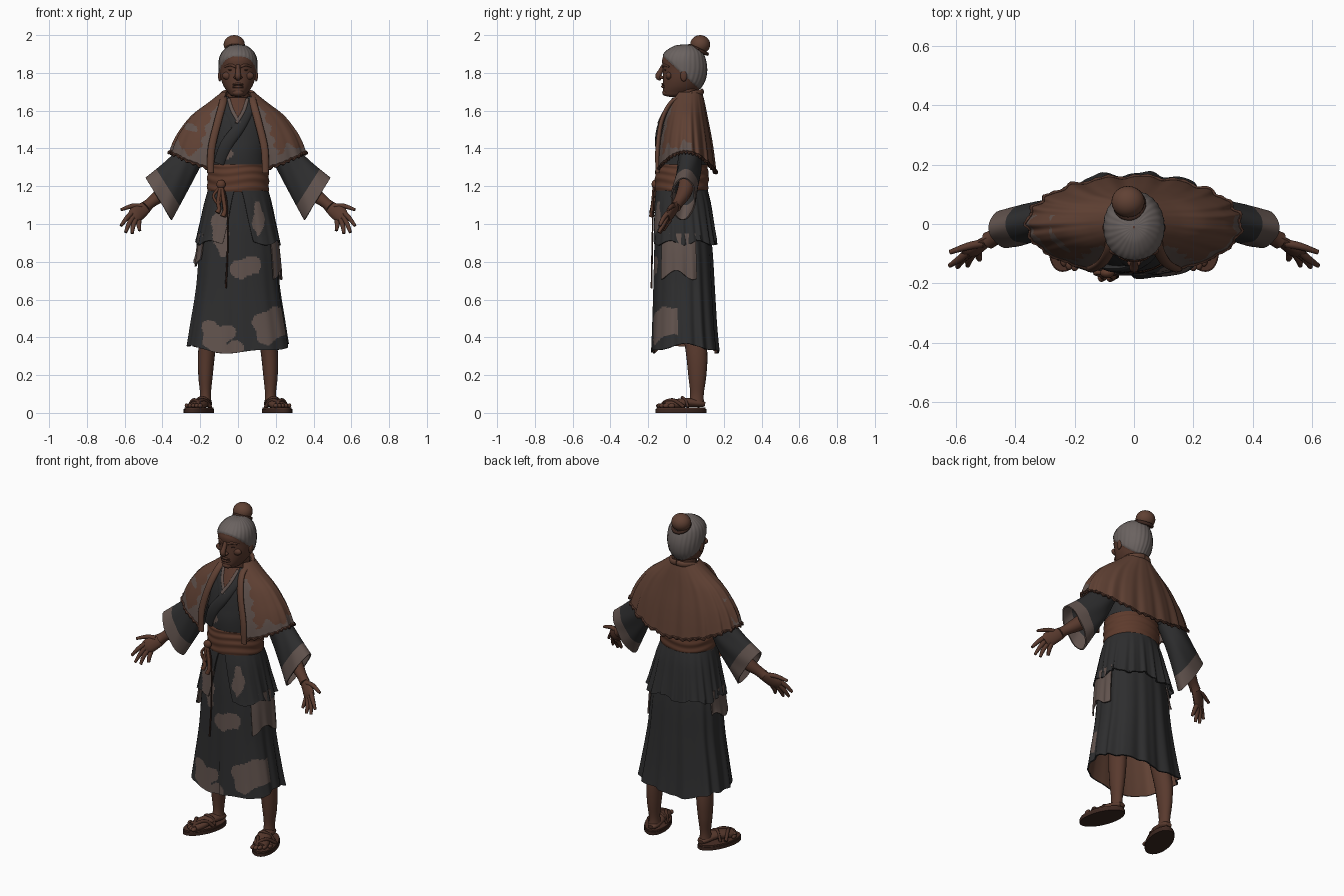
import bpy, bmesh, math
from math import sin, cos, pi
from mathutils import Vector, Matrix

if "Cube" in bpy.data.objects:
    bpy.data.objects.remove(bpy.data.objects["Cube"])


def material(name, rgb):
    m = bpy.data.materials.new(name)
    m.use_nodes = True
    m.diffuse_color = (*rgb, 1)
    bsdf = next(n for n in m.node_tree.nodes if n.type == 'BSDF_PRINCIPLED')
    bsdf.inputs["Base Color"].default_value = (*rgb, 1)
    bsdf.inputs["Roughness"].default_value = .9
    return m


skin = material("brown skin", (.1, .042, .027))
hair = material("grey hair", (.145, .123, .117))
cloth = material("charcoal cloth", (.027, .027, .028))
patch = material("faded grey patch", (.12, .086, .075))
shawl_brown = material("shawl brown", (.118, .053, .034))
sash_brown = material("sash russet", (.11, .043, .025))
dark = material("dark brown", (.045, .02, .014))
fringe_brown = material("fringe brown", (.075, .033, .022))
straw = material("sandal straw", (.07, .029, .019))


def spline(pts, t):
    """Smooth point along a list of tuples, t from 0 to 1."""
    n = len(pts) - 1
    s = min(max(t, 0), 1) * n
    i = min(int(s), n - 1)
    f = s - i
    quad = [pts[min(max(i + k, 0), n)] for k in (-1, 0, 1, 2)]
    return [b + .5 * f * (c - a + f * (2*a - 5*b + 4*c - d + f * (3*(b - c) + d - a)))
            for a, b, c, d in zip(*quad)]


def finish(bm, name, mats, thick=0, mirror=False, offset=0):
    me = bpy.data.meshes.new(name)
    bm.to_mesh(me)
    bm.free()
    for m in mats:
        me.materials.append(m)
    ob = bpy.data.objects.new(name, me)
    bpy.context.collection.objects.link(ob)
    bpy.ops.object.select_all(action='DESELECT')
    ob.select_set(True)
    bpy.context.view_layer.objects.active = ob
    if thick:
        mod = ob.modifiers.new("thickness", 'SOLIDIFY')
        mod.thickness = thick
        mod.material_offset = offset
    if mirror:
        ob.modifiers.new("mirror", 'MIRROR').use_mirror_merge = False
    for mod in list(ob.modifiers):
        bpy.ops.object.modifier_apply(modifier=mod.name)
    bpy.ops.object.shade_smooth_by_angle(angle=.9)


def surface(name, f, nu, nv, mats, rule=None, wrap=True, cap=False, **kw):
    """Grid of f(u, v); rule(centre, u, v) picks the material of each face."""
    bm = bmesh.new()
    cols = nu if wrap else nu + 1
    g = [[bm.verts.new(f(i / nu, j / nv)) for i in range(cols)] for j in range(nv + 1)]
    for j in range(nv):
        for i in range(nu):
            k = (i + 1) % cols
            face = bm.faces.new((g[j][i], g[j+1][i], g[j+1][k], g[j][k]))
            if rule:
                face.material_index = int(rule(face.calc_center_median(), (i + .5) / nu, (j + .5) / nv))
    if cap:
        bm.faces.new(g[0])
        bm.faces.new(g[-1][::-1])
        bmesh.ops.recalc_face_normals(bm, faces=bm.faces)
    finish(bm, name, mats, **kw)


def tube(name, pts, mat, n=12, nv=20, flat=1, ref=(0, 1, 0), mirror=False):
    """Tube through (x, y, z, radius) points, flattened along ref."""
    def f(u, v):
        p = spline(pts, v)
        t = (Vector(spline(pts, v + .01)[:3]) - Vector(spline(pts, v - .01)[:3])).normalized()
        a = Vector(ref)
        a = (a - t * a.dot(t)).normalized()
        w = 2 * pi * u
        return Vector(p[:3]) + p[3] * (flat * cos(w) * a + sin(w) * t.cross(a))
    surface(name, f, n, nv, [mat], cap=True, mirror=mirror)


def ball(name, loc, size, mat, mirror=False):
    bm = bmesh.new()
    m = Matrix.Translation(loc) @ Matrix.Diagonal((*size, 1))
    bmesh.ops.create_uvsphere(bm, u_segments=24, v_segments=14, radius=1, matrix=m)
    finish(bm, name, [mat], mirror=mirror)


def round_shape(rows, folds=0, amp=0, hem=None, arc=None, extra=None):
    """Body ring stack; rows are (z, half width, front y, back y), angle 0 is the front."""
    def f(u, v):
        z, rx, yf, yb = spline(rows, v)
        a0, a1 = arc(v) if arc else (0, 2 * pi)
        a = a0 + (a1 - a0) * u
        k = 1 + amp * v * (sin(folds * a + .8 * sin(3 * a)) + .4 * sin(1.7 * folds * a)) * (.6 - .4 * cos(a))
        k += extra(a, v) if extra else 0
        z += hem(a) * v * v if hem else 0
        return Vector((k * rx * sin(a), (yf + yb) / 2 - k * (yb - yf) / 2 * cos(a), z))
    return f


# Worn patches on the cloth, as (x, z, half width, half height)
PATCHES = [(-.09, .97, .045, .13), (.105, 1.01, .03, .09), (.04, .77, .075, .065), (.17, .46, .085, .1),
           (-.11, .4, .085, .09), (-.03, .34, .05, .05), (-.07, 1.37, .035, .035)]


def worn(c, u=0, v=0):
    wave = .3 * sin(45 * c.x + 20 * c.z) + .25 * sin(60 * c.z - 25 * c.x)
    return c.y < -.045 and any(((c.x - x) / w) ** 2 + ((c.z - z) / h) ** 2 < 1 + wave for x, z, w, h in PATCHES)


# Robe body with the bare skin of the neckline, and crossed lapels
def robe_rule(c, u, v):
    return 2 if c.y < 0 and abs(c.x) < .5 * (c.z - 1.53) else worn(c)


torso = round_shape([(1.67, .07, -.07, .07), (1.62, .13, -.1, .09), (1.55, .17, -.13, .1), (1.45, .17, -.15, .11),
                     (1.35, .155, -.16, .11), (1.17, .15, -.145, .1)])
surface("robe_body", torso, 120, 64, [cloth, patch, skin], robe_rule)
LAPEL = [(.068, -.05, 1.67, .018), (.055, -.1, 1.6, .026), (.005, -.142, 1.51, .03),
         (-.06, -.15, 1.42, .034), (-.1, -.135, 1.32, .03)]
TRIM = [(.05, -.07, 1.665, .008), (.03, -.115, 1.6, .009), (-.008, -.148, 1.535, .009)]
for name, line, mat in (("robe_lapel", LAPEL, cloth), ("robe_lapel_trim", TRIM, patch)):
    tube("left_" + name, line, mat, flat=.4)
    tube("right_" + name, [(-x, y + .005, z, r) for x, y, z, r in line[:3]], mat, flat=.4)


def squared(a, v):
    return .11 * v * sin(2 * a) ** 2


# Long skirt with wrapped front, lined inside
skirt = round_shape([(1.18, .15, -.15, .1), (1.0, .185, -.162, .125), (.85, .205, -.165, .14), (.65, .22, -.168, .15),
                     (.45, .248, -.172, .16), (.32, .265, -.175, .17)], 13, .045,
                    hem=lambda a: .04 * sin(a) ** 2 + .008 * sin(5 * a),
                    extra=lambda a, v: squared(a, v) + .05 * max(0, 1 - a / 1.5) * v)
surface("long_skirt", skirt, 220, 110, [cloth, patch, shawl_brown], worn, thick=.008, offset=2)

# Short overskirt, open at the front, and cloths hanging below it
over = round_shape([(1.18, .16, -.16, .115), (1.11, .178, -.168, .13), (1.0, .2, -.172, .145), (.9, .22, -.174, .158)],
                   22, .04, hem=lambda a: .012 * sin(7 * a), extra=squared,
                   arc=lambda v: (.12 + .25 * v, 2 * pi - .12 - .25 * v))
surface("overskirt", over, 160, 40, [cloth, patch], worn, wrap=False, thick=.008)
for side, low in ((1, .73), (-1, .8)):
    hang = round_shape([(.95, .21, -.172, .15), (.85, .222, -.178, .158), (low, .232, -.18, .165)], 15, .03,
                       hem=lambda a: .025 * sin(6 * a), extra=lambda a, v: .085 * sin(2 * a) ** 2,
                       arc=lambda v: (.85, 1.95) if side > 0 else (2 * pi - 1.95, 2 * pi - .95))
    surface("hanging_cloth", hang, 40, 12, [patch], wrap=False, thick=.008)

# Waist sash, knot and cords
sash = round_shape([(1.315, .157, -.16, .113), (1.25, .163, -.164, .12), (1.17, .163, -.162, .115)],
                   extra=lambda a, v: .014 * sin(24 * v + 1.2 * sin(3 * a)))
surface("waist_sash", sash, 64, 36, [sash_brown], thick=.012)
ball("sash_knot", (-.09, -.165, 1.21), (.024, .017, .024), sash_brown)
for x, low, r in ((-.105, 1.06, .011), (-.075, 1.04, .011), (-.06, .66, .004)):
    tube("sash_cord", [(-.09, -.165, 1.21, r), (x, -.173, 1.12, r), (x + .005, -.179, (1.1 + low) / 2, r),
                       (x - .005, -.182, low, r * 1.3)], sash_brown if r > .01 else dark, 8)
tube("cord_loop", [(-.09, -.165, 1.2, .008), (-.13, -.165, 1.15, .008), (-.1, -.174, 1.11, .008),
                   (-.085, -.165, 1.2, .008)], sash_brown, 8)

# Shoulder shawl with faded hem, fringe and rolled collar
SHAWL = [(1.70, .085, -.06, .085), (1.64, .155, -.088, .1), (1.56, .242, -.115, .116), (1.46, .305, -.14, .135),
         (1.37, .338, -.155, .148), (1.28, .358, -.162, .158)]


def shawl_arc(v):
    a = math.asin(min(.9, (.062 + .085 * v) / spline(SHAWL, v)[1]))
    return a, 2 * pi - a


def shawl_rule(c, u, v):
    hem = v > .84 + .06 * sin(50 * u) + .03 * sin(117 * u)
    lapel = v > .25 and min(u, 1 - u) < .045 + .008 * sin(40 * v)
    spot = ((c.x + .25) / .035) ** 2 + ((c.z - 1.51) / .022) ** 2 < 1 + .5 * sin(90 * c.z + 60 * c.x)
    return c.y < .03 and (hem or lapel or spot)


shawl = round_shape(SHAWL, 19, .03, hem=lambda a: .105 * sin(a) ** 2, arc=shawl_arc)
surface("shoulder_shawl", shawl, 180, 60, [shawl_brown, patch], shawl_rule, wrap=False, thick=.01)
fringe = [(*(shawl(i / 90, 1) - Vector((0, 0, .008 * (i % 2)))), .006 + .004 * (i % 2)) for i in range(91)]
tube("shawl_fringe", fringe, fringe_brown, 6, 180, ref=(0, 0, 1))
tube("shawl_collar", [(.145, -.15, 1.27, .018), (.14, -.15, 1.4, .02), (.105, -.127, 1.55, .02), (.078, -.07, 1.65, .02),
                      (.078, .02, 1.685, .018), (.045, .073, 1.695, .017), (0, .085, 1.7, .017)],
     shawl_brown, 12, 40, flat=.6, mirror=True)

# Wide sleeves with pale cuffs
TOPS = [(.2, .02, 1.56), (.34, .015, 1.375), (.49, -.012, 1.245)]
BOTTOMS = [(.17, .02, 1.36), (.245, .02, 1.215), (.35, -.018, 1.02)]


def sleeve(u, v):
    t, b = Vector(spline(TOPS, v)), Vector(spline(BOTTOMS, v))
    a = 2 * pi * u
    k = 1 + .04 * sin(6 * a + 9 * v)
    return (t + b) / 2 + (t - b) / 2 * cos(a) + Vector((0, k * (.058 + .008 * v) * sin(a), 0))


surface("sleeves", sleeve, 48, 36, [cloth, patch], lambda c, u, v: v > .78, thick=.008, mirror=True)

# Arms, palms and fingers
tube("forearms", [(.27, .02, 1.30, .045), (.38, -.005, 1.18, .042), (.46, -.04, 1.115, .029), (.49, -.055, 1.09, .03)],
     skin, mirror=True)
tube("palms", [(.465, -.04, 1.11, .026), (.5, -.06, 1.08, .036), (.54, -.088, 1.05, .042), (.56, -.1, 1.03, .03)],
     skin, flat=.45, mirror=True)
for name, a, m, b in (("thumbs", (.51, -.065, 1.095), (.56, -.075, 1.095), (.62, -.095, 1.075)),
                      ("index_fingers", (.56, -.095, 1.06), (.59, -.12, 1.03), (.62, -.14, .99)),
                      ("middle_fingers", (.555, -.1, 1.04), (.578, -.12, 1.0), (.595, -.145, .955)),
                      ("ring_fingers", (.54, -.095, 1.03), (.555, -.12, .99), (.56, -.14, .95)),
                      ("little_fingers", (.525, -.085, 1.025), (.525, -.105, .995), (.52, -.12, .965))):
    tube(name, [(*a, .014), (*m, .0125), (*b, .008)], skin, 8, 8, mirror=True)

# Neck, head with hair region, and face
tube("neck", [(0, .02, 1.52, .08), (0, .012, 1.64, .062), (0, 0, 1.75, .06)], skin, 24)


def hair_side(p):
    return p.y + .05 + 1.1 * (p.z - 1.82) if p.z > 1.715 else -1


skull = round_shape([(1.945, .004, -.014, -.006), (1.937, .045, -.06, .045), (1.908, .08, -.105, .083),
                     (1.87, .096, -.126, .1), (1.82, .098, -.122, .107), (1.77, .091, -.122, .1), (1.73, .076, -.122, .08),
                     (1.70, .056, -.122, .055), (1.68, .038, -.114, .015), (1.672, .008, -.08, -.05)])


def head(u, v):
    p = skull(u, v)
    centre = Vector((0, 0, 1.82))
    lock = .01 * sin(26 * u * 2 * pi + 14 * v) * sin(pi * v)
    return centre + (p - centre) * (1 + (.045 + lock) * min(1, max(0, hair_side(p) * 60)))


surface("head", head, 140, 80, [skin, hair], lambda c, u, v: hair_side(c) > .004, cap=True)
tube("nose", [(0, -.118, 1.84, .011), (0, -.134, 1.81, .013), (0, -.147, 1.782, .016), (0, -.13, 1.768, .012)], skin)
ball("nostrils", (.013, -.13, 1.776), (.01, .012, .009), skin, True)
ball("eyes", (.04, -.109, 1.815), (.014, .006, .004), dark, True)
tube("brows", [(.012, -.121, 1.832, .007), (.04, -.113, 1.842, .007), (.07, -.088, 1.832, .005)], skin, mirror=True)
ball("cheekbones", (.05, -.09, 1.785), (.034, .017, .022), skin, True)
ball("chin", (0, -.106, 1.695), (.03, .02, .018), skin)
for z, r, mat in ((1.742, .006, skin), (1.735, .003, dark), (1.727, .007, skin)):
    tube("mouth", [(-.028, -.115, z - .003, r / 2), (0, -.125, z, r), (.028, -.115, z - .003, r / 2)], mat, 8)
ball("ears", (.096, -.012, 1.785), (.01, .018, .03), skin, True)

# Topknot with its tie
ball("topknot", (-.02, .075, 1.95), (.056, .053, .05), shawl_brown)
tube("topknot_tie", [(-.015 + .046 * cos(i * pi / 8), .066 + .046 * sin(i * pi / 8), 1.922 - .022 * sin(i * pi / 8), .01)
                     for i in range(17)], dark, 8, 48, ref=(0, 0, 1))

# Legs, feet and sandals
tube("legs", [(.11, .0, .75, .07), (.135, .025, .55, .06), (.165, .055, .33, .057), (.172, .06, .2, .048),
              (.172, .058, .1, .036), (.172, .055, .045, .042)], skin, 20, 24, flat=.8, ref=(1, 0, 0), mirror=True)
tube("feet", [(.168, .1, .045, .02), (.17, .07, .05, .034), (.185, 0, .055, .04), (.21, -.07, .043, .045),
              (.225, -.115, .036, .04)], skin, 16, 20, flat=.6, ref=(0, 0, 1), mirror=True)
for i in range(5):
    ball("toes", (.2 + .018 * i, -.14 + .004 * i * i, .038), (.014 - .001 * i, .019, .012), skin, True)
for name, z, size, mat in (("sandal_soles", .01, (.07, .14, .02), dark), ("sandal_tops", .024, (.067, .136, .009), straw)):
    bm = bmesh.new()
    bmesh.ops.create_cone(bm, cap_ends=True, segments=40, radius1=1, radius2=1, depth=1,
                          matrix=Matrix.Translation((.207, -.027, z)) @ Matrix.Rotation(.33, 4, 'Z')
                          @ Matrix.Diagonal((*size, 1)))
    finish(bm, name, [mat], mirror=True)
for end in ((.145, -.03, .03), (.262, -.01, .03)):
    mid = ((end[0] + .212) / 2, -.065, .067)
    tube("sandal_straps", [(*end, .01), (*mid, .01), (.212, -.115, .055, .01), (.213, -.125, .03, .008)],
         straw, 8, mirror=True)
tube("instep_straps", [(.145, -.02, .03, .008), (.158, -.015, .065, .008), (.192, -.02, .082, .008), (.222, 0, .062, .008),
                       (.24, .01, .03, .008)], straw, 8, mirror=True)
